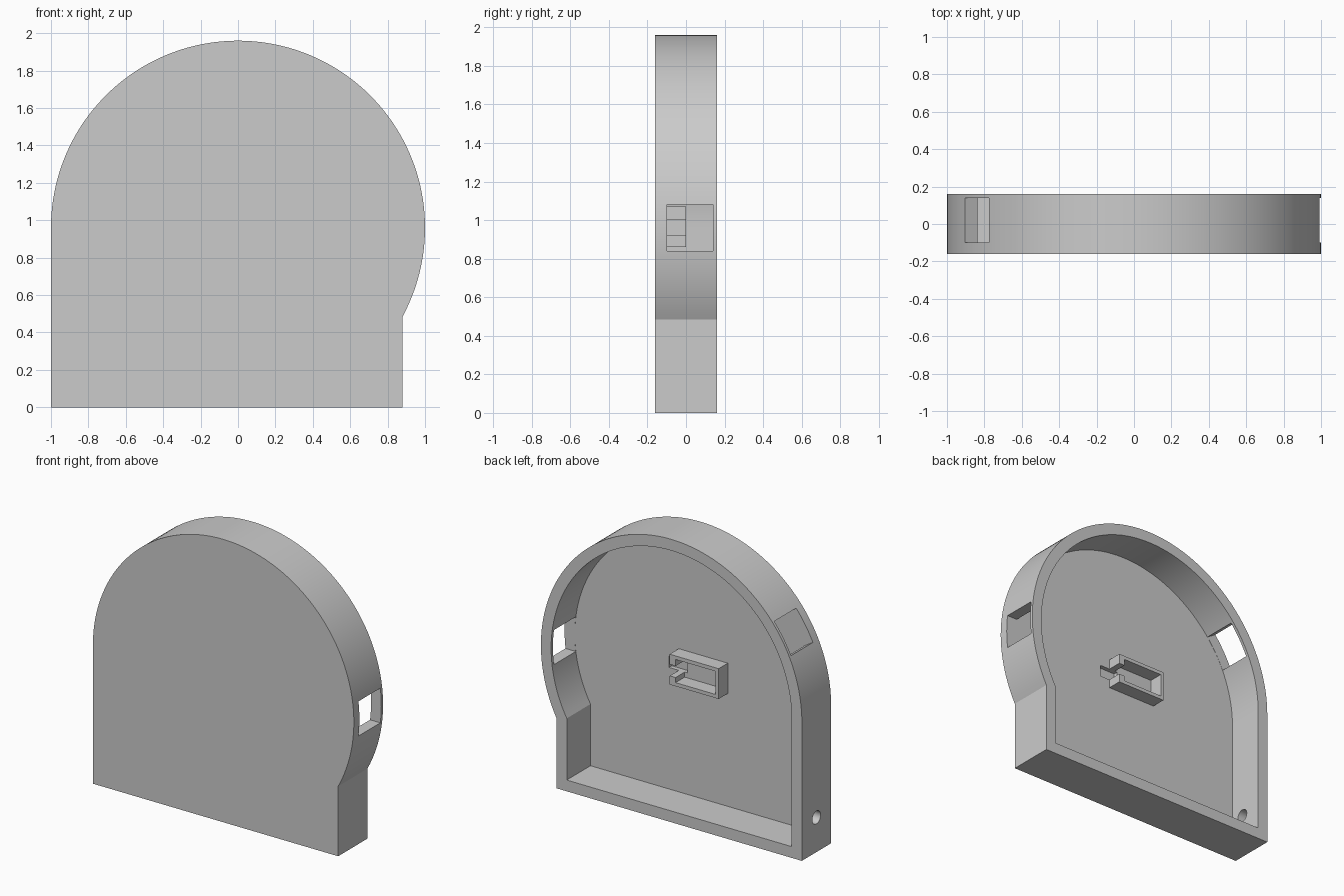
import bpy, bmesh, math
from mathutils import Matrix, Vector

if "Cube" in bpy.data.objects:
    bpy.data.objects.remove(bpy.data.objects["Cube"], do_unlink=True)

# One plain grey for everything
grey = bpy.data.materials.new("light_grey")
grey.use_nodes = True
grey.diffuse_color = (0.6, 0.6, 0.6, 1)
grey.node_tree.nodes["Principled BSDF"].inputs["Base Color"].default_value = (0.6, 0.6, 0.6, 1)

CENTRE_Z = 0.96
WALL = 0.078
FLOOR = -0.10
BACK = 0.16


def finish(name, bm):
    bmesh.ops.recalc_face_normals(bm, faces=bm.faces)
    mesh = bpy.data.meshes.new(name)
    bm.to_mesh(mesh)
    bm.free()
    mesh.materials.append(grey)
    obj = bpy.data.objects.new(name, mesh)
    bpy.context.collection.objects.link(obj)
    return obj


def outline(inset, steps=96):
    """Arched outline: arc from the left neck over the top to the straight side."""
    radius = 1 - inset
    neck = 0.88 - inset
    start = -math.acos(neck / radius)
    pts = [(-radius, inset), (neck, inset)]
    for i in range(steps + 1):
        a = start + (math.pi - start) * i / steps
        pts.append((radius * math.cos(a), CENTRE_Z + radius * math.sin(a)))
    return pts


def slab(name, pts, y0, y1):
    bm = bmesh.new()
    face = bm.faces.new([bm.verts.new((x, y0, z)) for x, z in pts])
    ext = bmesh.ops.extrude_face_region(bm, geom=[face])
    moved = [v for v in ext["geom"] if isinstance(v, bmesh.types.BMVert)]
    bmesh.ops.translate(bm, vec=(0, y1 - y0, 0), verts=moved)
    return finish(name, bm)


def box(name, low, high, matrix=Matrix()):
    low, high = Vector(low), Vector(high)
    bm = bmesh.new()
    bmesh.ops.create_cube(bm, size=1)
    bmesh.ops.scale(bm, vec=high - low, verts=bm.verts)
    bmesh.ops.translate(bm, vec=(low + high) / 2, verts=bm.verts)
    bmesh.ops.transform(bm, matrix=matrix, verts=bm.verts)
    return finish(name, bm)


def cut(target, cutter):
    cutter.hide_render = True
    mod = target.modifiers.new("cut", 'BOOLEAN')
    mod.operation = 'DIFFERENCE'
    mod.solver = 'EXACT'
    mod.object = cutter
    bpy.context.view_layer.objects.active = target
    bpy.ops.object.modifier_apply(modifier=mod.name)
    bpy.data.objects.remove(cutter, do_unlink=True)


def shade(obj):
    bpy.ops.object.select_all(action='DESELECT')
    obj.select_set(True)
    bpy.context.view_layer.objects.active = obj
    bpy.ops.object.shade_smooth_by_angle(angle=math.radians(25))


# Open-backed case with a thin front plate
case = slab("case", outline(0), -BACK, BACK)
cut(case, slab("cavity", outline(WALL), FLOOR, BACK + 0.1))

# Square windows through the curved wall, one per side
for angle in (0, 147.7):
    turn = Matrix.Translation((0, 0, CENTRE_Z)) @ Matrix.Rotation(-math.radians(angle), 4, 'Y')
    cut(case, box("window", (0.8, FLOOR + 0.001, -0.12), (1.1, 0.14, 0.12), turn))

# Round cable hole low in the straight wall
bm = bmesh.new()
bmesh.ops.create_cone(bm, cap_ends=True, segments=32, radius1=0.045, radius2=0.045, depth=0.3,
                      matrix=Matrix.Translation((-1, 0, 0.24)) @ Matrix.Rotation(math.pi / 2, 4, 'Y'))
cut(case, finish("hole", bm))

# Shallow groove in the plate leading into the holder
cut(case, box("groove", (0.06, -0.13, 0.92), (0.2, 0, 1.0)))
shade(case)

# Holder: rectangular frame with a slot in its left end
holder = box("holder", (-0.25, FLOOR - 0.005, 0.86), (0.125, 0, 1.07))
cut(holder, box("pocket", (-0.228, -0.2, 0.885), (0.08, 0.1, 1.045)))
cut(holder, box("slot", (0, -0.2, 0.92), (0.2, 0.1, 1.0)))
